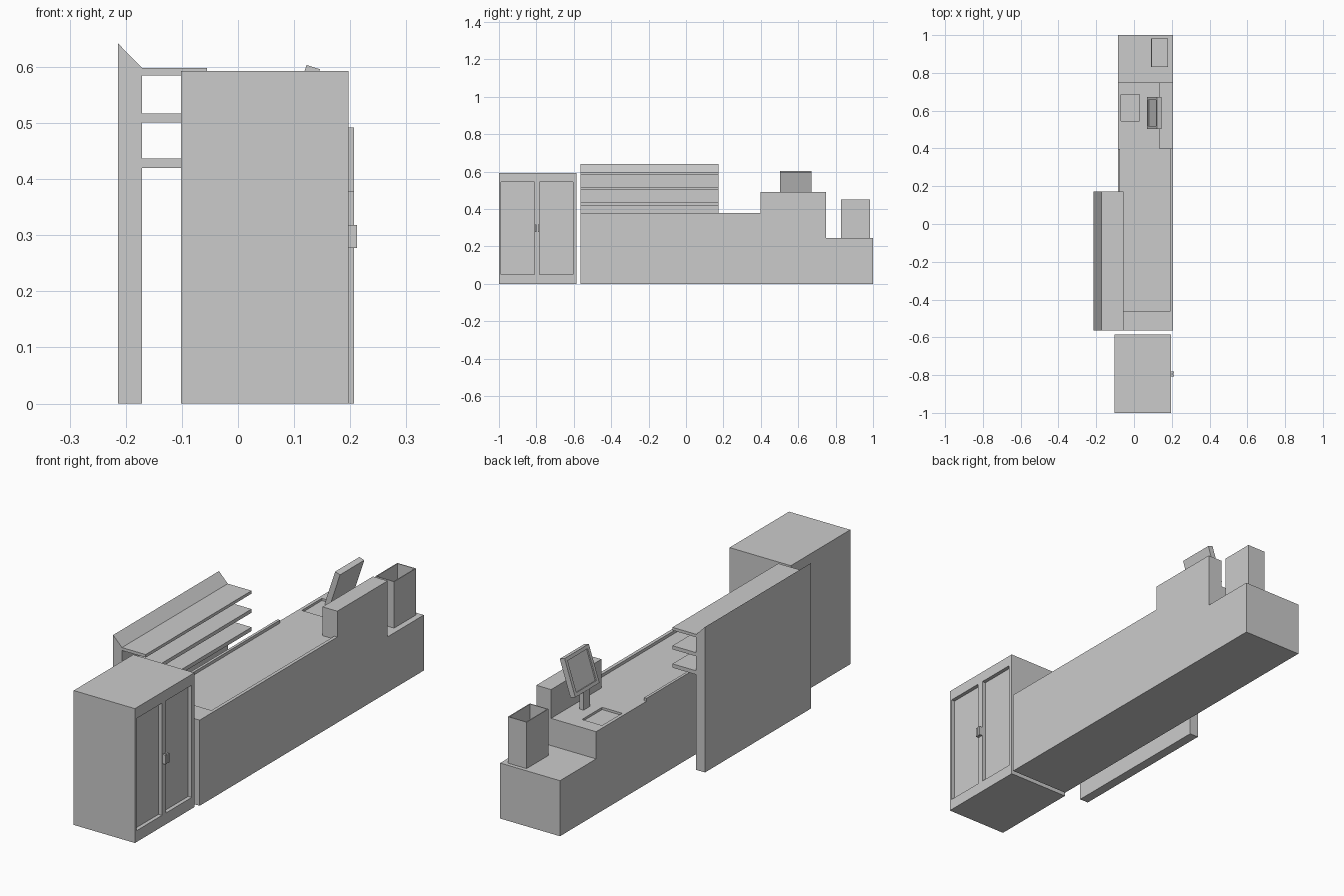
import bpy, bmesh
from math import atan2
from mathutils import Matrix

if "Cube" in bpy.data.objects:
    bpy.data.objects.remove(bpy.data.objects["Cube"])


def make_obj(name, bm):
    bmesh.ops.recalc_face_normals(bm, faces=bm.faces)
    me = bpy.data.meshes.new(name)
    bm.to_mesh(me)
    bm.free()
    ob = bpy.data.objects.new(name, me)
    bpy.context.collection.objects.link(ob)
    return ob


def box(name, x, y, z):
    bm = bmesh.new()
    bmesh.ops.create_cube(bm, size=1)
    for v in bm.verts:
        for i, r in enumerate((x, y, z)):
            v.co[i] = r[0] if v.co[i] < 0 else r[1]
    return make_obj(name, bm)


def prism(name, pts, axis, lo, hi):
    """Extrude a closed 2D profile along x (points are y,z) or y (points are x,z)."""
    bm = bmesh.new()
    place = (lambda a, b: (lo, a, b)) if axis == 'x' else (lambda a, b: (a, lo, b))
    face = bm.faces.new([bm.verts.new(place(a, b)) for a, b in pts])
    res = bmesh.ops.extrude_face_region(bm, geom=[face])
    d = hi - lo
    bmesh.ops.translate(bm, vec=(d, 0, 0) if axis == 'x' else (0, d, 0),
                        verts=[g for g in res['geom'] if isinstance(g, bmesh.types.BMVert)])
    return make_obj(name, bm)


def cut(ob, x, y, z):
    """Subtract a box from an object."""
    cutter = box("cutter", x, y, z)
    cutter.hide_render = True
    mod = ob.modifiers.new("cut", 'BOOLEAN')
    mod.operation = 'DIFFERENCE'
    mod.solver = 'EXACT'
    mod.object = cutter
    bpy.context.view_layer.objects.active = ob
    bpy.ops.object.modifier_apply(modifier=mod.name)
    bpy.data.objects.remove(cutter)


# Tall cabinet with two recessed door panels and pull handles
cabinet = box("cabinet", (-0.102, 0.197), (-1.0, -0.585), (0, 0.593))
for i, (y0, y1) in enumerate([(-0.988, -0.811), (-0.782, -0.604)]):
    cut(cabinet, (0.18, 0.25), (y0, y1), (0.05, 0.545))
for i, yc in enumerate((-0.803, -0.787)):
    box(f"door_handle_{i + 1}", (0.195, 0.212), (yc - 0.005, yc + 0.005), (0.277, 0.318))

# Counter body with a low bagging end and a shallow scanner recess
counter = prism("counter_body", [(-0.563, 0), (1, 0), (1, 0.245), (0.748, 0.245),
                                 (0.748, 0.365), (-0.563, 0.365)], 'x', -0.085, 0.207)
cut(counter, (-0.07, 0.028), (0.545, 0.685), (0.355, 0.45))

# Raised rim around the belt, and the higher screen in front of the till
box("belt_rim_front", (0.192, 0.207), (-0.46, 0.397), (0.365, 0.378))
box("belt_rim_back", (-0.085, -0.073), (-0.46, 0.397), (0.365, 0.378))
box("belt_end_plate", (-0.085, 0.207), (-0.563, -0.46), (0.365, 0.378))
box("till_screen_wall", (0.135, 0.207), (0.397, 0.748), (0.365, 0.492))

# Open-topped bin
bin_box = box("bag_bin", (0.09, 0.181), (0.83, 0.983), (0.245, 0.45))
cut(bin_box, (0.094, 0.177), (0.834, 0.979), (0.255, 0.5))

# Tilted monitor with recessed display, on a post
monitor = box("monitor", (0, 0.025), (0.503, 0.672), (0, 0.166))
cut(monitor, (-0.1, 0.006), (0.518, 0.657), (0.015, 0.151))
monitor.data.transform(Matrix.Translation((0.07, 0, 0.446)) @ Matrix.Rotation(atan2(0.052, 0.157), 4, 'Y'))
box("monitor_post", (0.073, 0.093), (0.565, 0.61), (0.365, 0.45))

# Rear display wall with a sloped top and three shelves
prism("display_wall", [(-0.214, 0), (-0.171, 0), (-0.171, 0.598), (-0.214, 0.642)],
      'y', -0.565, 0.173)
for i, (z0, z1) in enumerate([(0.42, 0.437), (0.501, 0.517), (0.585, 0.598)]):
    box(f"shelf_{i + 1}", (-0.173, -0.055), (-0.565, 0.173), (z0, z1))
